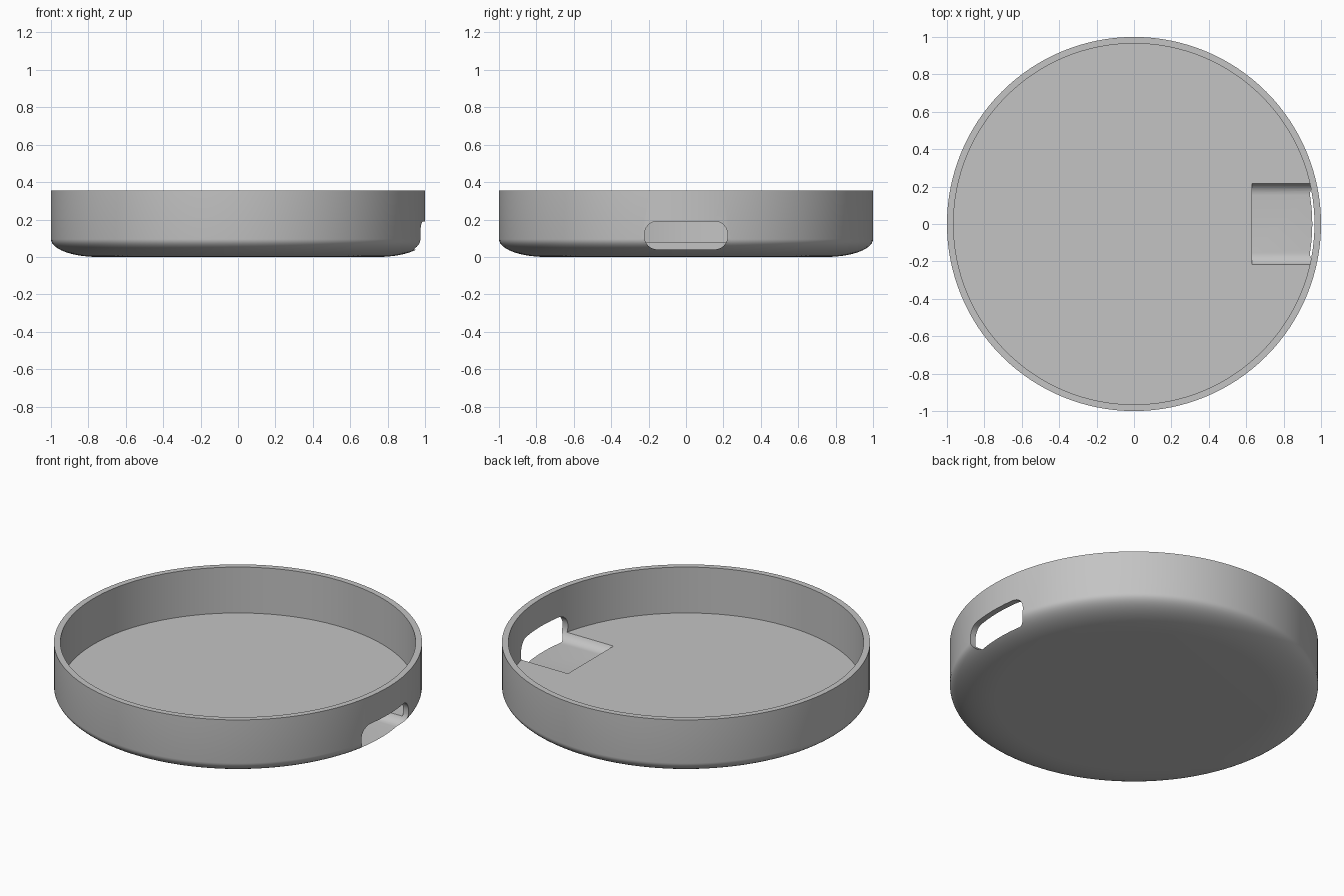
import bpy
import bmesh
from math import sin, cos, pi, radians

cube = bpy.data.objects.get("Cube")
if cube:
    bpy.data.objects.remove(cube, do_unlink=True)

HEIGHT, OUTER, INNER, FLOOR = 0.355, 1.0, 0.965, 0.08
CURVE_W, CURVE_H = 0.25, 0.095      # rounded lower edge
SEGMENTS = 128

grey = bpy.data.materials.new("plain grey")
grey.use_nodes = True
colour = (0.55, 0.55, 0.55, 1)
grey.diffuse_color = colour
grey.node_tree.nodes["Principled BSDF"].inputs["Base Color"].default_value = colour


def make_object(name, bm):
    bmesh.ops.recalc_face_normals(bm, faces=bm.faces)
    mesh = bpy.data.meshes.new(name)
    bm.to_mesh(mesh)
    bm.free()
    mesh.materials.append(grey)
    obj = bpy.data.objects.new(name, mesh)
    bpy.context.collection.objects.link(obj)
    return obj


def skin(bm, rings):
    """Bridge closed rings of points and cap both ends."""
    loops = [[bm.verts.new(p) for p in ring] for ring in rings]
    for a, b in zip(loops, loops[1:]):
        for i in range(len(a)):
            j = (i + 1) % len(a)
            bm.faces.new((a[i], a[j], b[j], b[i]))
    bm.faces.new(loops[0])
    bm.faces.new(loops[-1])


# Round dish: underside, curved edge, wall, rim, inner wall, floor
steps = 14
profile = []
for k in range(steps + 1):
    t = k / steps * pi / 2
    profile.append((OUTER - CURVE_W * (1 - sin(t)), CURVE_H * (1 - cos(t))))
profile += [(OUTER, HEIGHT), (INNER, HEIGHT), (INNER, FLOOR)]
angles = [2 * pi * i / SEGMENTS for i in range(SEGMENTS)]
bm = bmesh.new()
skin(bm, [[(r * cos(a), r * sin(a), z) for a in angles] for r, z in profile])
dish = make_object("round_dish", bm)

# Rounded slot cutter: opens the wall and sinks a recess into the floor
HALF_W, LOW, HIGH, RADIUS = 0.222, 0.04, 0.19, 0.068
outline = []
corners = [(1, HIGH - RADIUS), (-1, HIGH - RADIUS), (-1, LOW + RADIUS), (1, LOW + RADIUS)]
for q, (side, z) in enumerate(corners):
    for k in range(9):
        a = (q + k / 8) * pi / 2
        outline.append((side * (HALF_W - RADIUS) + RADIUS * cos(a), z + RADIUS * sin(a)))
bm = bmesh.new()
skin(bm, [[(x, y, z) for y, z in outline] for x in (0.632, 1.2)])
cutter = make_object("slot_cutter", bm)
cutter.hide_render = True

cut = dish.modifiers.new("slot", 'BOOLEAN')
cut.operation = 'DIFFERENCE'
cut.solver = 'EXACT'
cut.object = cutter

bpy.ops.object.select_all(action='DESELECT')
dish.select_set(True)
bpy.context.view_layer.objects.active = dish
bpy.ops.object.modifier_apply(modifier=cut.name)
bpy.data.objects.remove(cutter, do_unlink=True)
bpy.ops.object.shade_smooth_by_angle(angle=radians(30))
